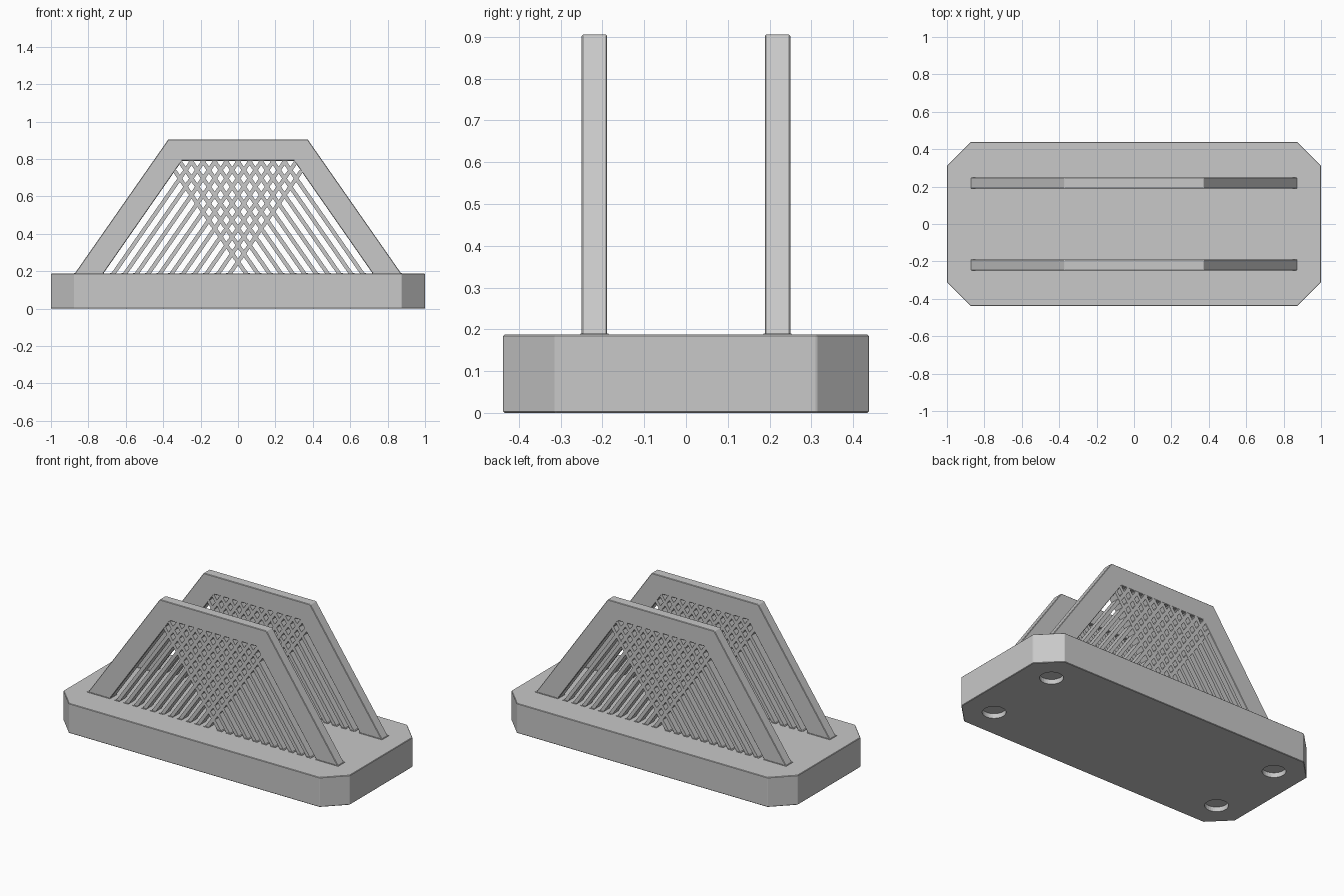
import bpy
import bmesh
from mathutils import Matrix

cube = bpy.data.objects.get("Cube")
if cube:
    bpy.data.objects.remove(cube, do_unlink=True)

grey = bpy.data.materials.new("light_grey")
grey.use_nodes = True
grey.diffuse_color = (0.58, 0.58, 0.58, 1)
grey.node_tree.nodes["Principled BSDF"].inputs["Base Color"].default_value = grey.diffuse_color

BASE_TOP = 0.187
TOP = 0.905
LEAN = 0.697          # sideways run per unit of height
PITCH = 0.0622        # spacing of the slats
SLAT = 0.026          # slat width along x
SLATS = 11


def new_object(name, bm):
    bmesh.ops.recalc_face_normals(bm, faces=bm.faces)
    mesh = bpy.data.meshes.new(name)
    bm.to_mesh(mesh)
    bm.free()
    mesh.materials.append(grey)
    obj = bpy.data.objects.new(name, mesh)
    bpy.context.collection.objects.link(obj)
    return obj


def prism(bm, outline, offset):
    """Extrude a closed outline of 3D points by an offset vector."""
    face = bm.faces.new([bm.verts.new(p) for p in outline])
    out = bmesh.ops.extrude_face_region(bm, geom=[face])
    verts = [v for v in out["geom"] if isinstance(v, bmesh.types.BMVert)]
    bmesh.ops.translate(bm, verts=verts, vec=offset)


def soften(obj, width):
    mod = obj.modifiers.new("edge_bevel", "BEVEL")
    mod.width = width
    mod.segments = 1
    mod.limit_method = "ANGLE"


# Base slab with cut corners
bm = bmesh.new()
half, deep, cut = 1.0, 0.4375, 0.125
quarter = [(half, deep - cut), (half - cut, deep)]
outline = (quarter + [(-x, y) for x, y in reversed(quarter)]
           + [(-x, -y) for x, y in quarter] + [(x, -y) for x, y in reversed(quarter)])
prism(bm, [(x, y, 0) for x, y in outline], (0, 0, BASE_TOP))
base = new_object("base", bm)

# Round recesses for feet under the base
bm = bmesh.new()
for x in (-0.813, 0.813):
    for y in (-0.25, 0.25):
        bmesh.ops.create_cone(bm, cap_ends=True, segments=32, radius1=0.067, radius2=0.067,
                              depth=0.06, matrix=Matrix.Translation((x, y, 0)))
cutter = new_object("foot_recess_cutter", bm)
cutter.hide_render = True
cutter.hide_set(True)
cutter.display_type = "WIRE"
soften(base, 0.003)
recess = base.modifiers.new("foot_recesses", "BOOLEAN")
recess.object = cutter
recess.solver = "EXACT"


def side_frame(name, y, thick):
    """Trapezoid frame, open at the bottom, with a slight flare at its feet."""
    bottom = BASE_TOP - 0.01
    out_low, out_top = 0.88, 0.372
    in_z = 0.79
    in_low = 0.727
    in_top = in_low - (in_z - bottom) * LEAN
    right = [(out_top, TOP), (out_low, bottom), (in_low, bottom), (in_top, in_z)]
    pts = right + [(-x, z) for x, z in reversed(right)]
    bm = bmesh.new()
    prism(bm, [(x, y - thick / 2, z) for x, z in pts], (0, thick, 0))
    soften(new_object(name, bm), 0.003)


def slats(name, y, thick, side):
    """Parallel slanted bars; side mirrors the lean."""
    low, high = BASE_TOP - 0.005, 0.80
    bm = bmesh.new()
    flare = bmesh.new()
    for i in range(SLATS):
        x = -0.669 + i * PITCH
        run = (high - low) * LEAN
        pts = [(x - SLAT / 2, low), (x + SLAT / 2, low),
               (x + SLAT / 2 + run, high), (x - SLAT / 2 + run, high)]
        prism(bm, [(side * px, y - thick / 2, z) for px, z in pts], (0, thick, 0))
        # Small foot where the bar meets the base
        w, d = SLAT / 2 + 0.003, thick / 2 + 0.004
        prism(flare, [(side * x + a * w, y + b * d, low)
                      for a, b in ((-1, -1), (1, -1), (1, 1), (-1, 1))], (0, 0, 0.008))
    new_object(name, bm)
    new_object(name + "_feet", flare)


# Two upright panels with crossing slats
for label, y in (("front", -0.219), ("back", 0.219)):
    side_frame(label + "_frame", y, 0.061)
    slats(label + "_slats_rising_left_to_right", y, 0.0600, 1)
    slats(label + "_slats_rising_right_to_left", y, 0.0596, -1)
    # Flared feet of the frame legs
    bm = bmesh.new()
    for s in (-1, 1):
        prism(bm, [(s * x, y + d, BASE_TOP - 0.005) for x, d in
                   ((0.717, -0.034), (0.876, -0.034), (0.876, 0.034), (0.717, 0.034))],
              (0, 0, 0.008))
    new_object(label + "_frame_feet", bm)
